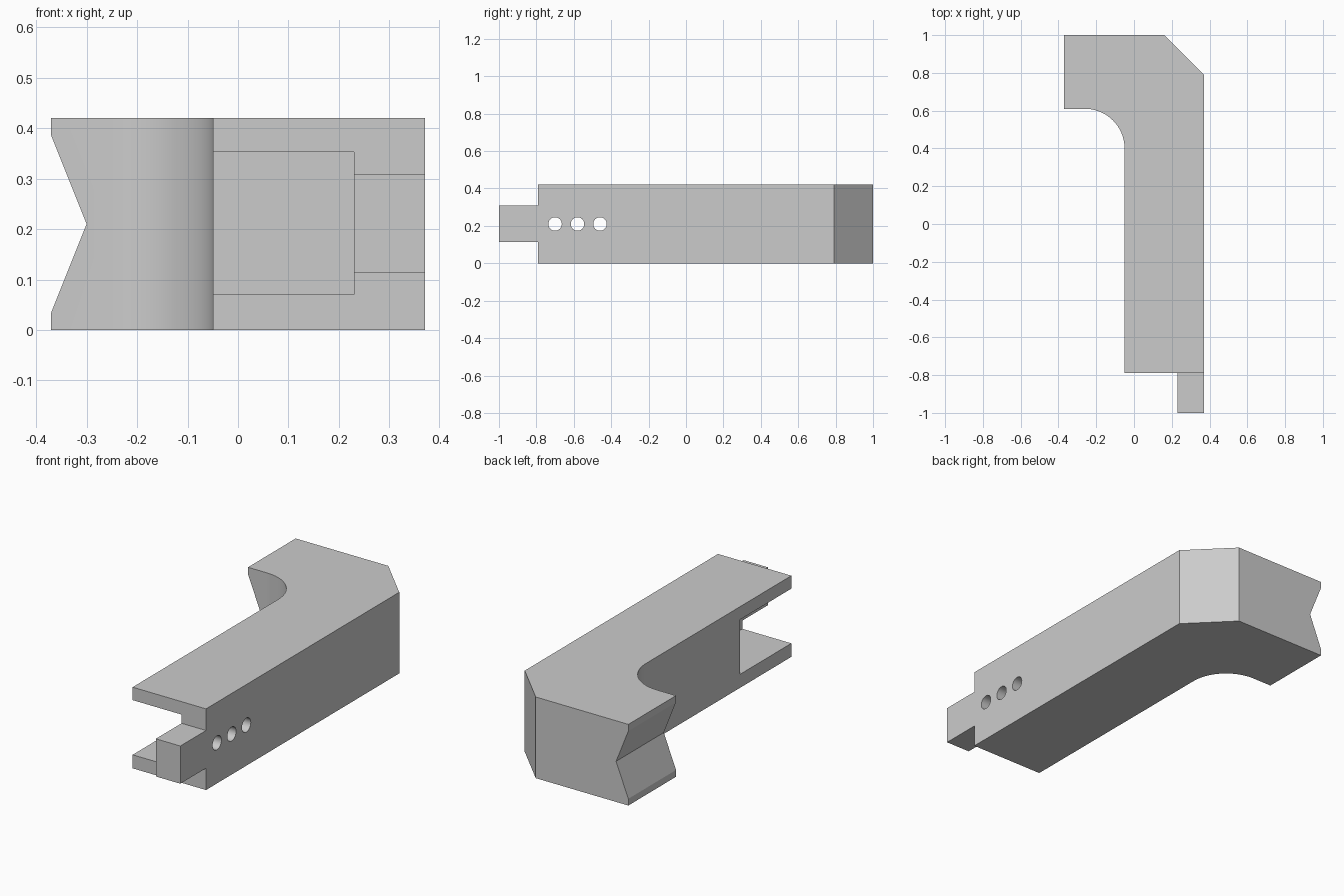
import bpy
import bmesh
from math import sin, cos, pi

cube = bpy.data.objects.get("Cube")
if cube:
    bpy.data.objects.remove(cube)

grey = bpy.data.materials.new("plain grey")
grey.use_nodes = True
colour = (0.6, 0.6, 0.6, 1)
grey.diffuse_color = colour
grey.node_tree.nodes["Principled BSDF"].inputs["Base Color"].default_value = colour


def prism(name, points, offset):
    """Extrude a closed outline of 3D points along an offset."""
    bm = bmesh.new()
    face = bm.faces.new([bm.verts.new(p) for p in points])
    top = bmesh.ops.extrude_face_region(bm, geom=[face])["geom"]
    bmesh.ops.translate(bm, vec=offset,
                        verts=[v for v in top if isinstance(v, bmesh.types.BMVert)])
    bmesh.ops.recalc_face_normals(bm, faces=bm.faces)
    mesh = bpy.data.meshes.new(name)
    bm.to_mesh(mesh)
    bm.free()
    mesh.materials.append(grey)
    obj = bpy.data.objects.new(name, mesh)
    bpy.context.collection.objects.link(obj)
    return obj


def box(name, x0, x1, y0, y1, z0, z1):
    return prism(name, [(x0, y0, z0), (x1, y0, z0), (x1, y1, z0), (x0, y1, z0)],
                 (0, 0, z1 - z0))


def circle(n, r, start, sweep, closed=False):
    steps = n if closed else n + 1
    return [(r * cos(start + sweep * i / n), r * sin(start + sweep * i / n))
            for i in range(steps)]


H = 0.42
R = 0.21

# Hooked arm: plan outline with a chamfered corner and a round inner fillet
fillet = [(-0.05 - R + x, 0.40 + y, 0) for x, y in circle(24, R, 0, pi / 2)]
outline = [(-0.05, -1, 0), *fillet, (-0.37, 0.61, 0), (-0.37, 1, 0),
           (0.16, 1, 0), (0.37, 0.79, 0), (0.37, -1, 0)]
outline.reverse()
arm = prism("hooked_arm", outline, (0, 0, H))

cutters = [
    # Steps above and below the end tongue
    box("upper_step_cutter", -0.2, 0.5, -1.2, -0.79, 0.308, 0.6),
    box("lower_step_cutter", -0.2, 0.5, -1.2, -0.79, -0.2, 0.113),
    # Pocket behind the tongue, open to the side and the end
    box("pocket_cutter", -0.2, 0.23, -1.2, -0.37, 0.07, 0.353),
    # V groove across the hook tip
    prism("groove_cutter", [(-0.41, 0.5, -0.065), (-0.30, 0.5, H / 2),
                            (-0.41, 0.5, H + 0.065)], (0, 0.6, 0)),
]
# Row of three pin holes through the pocket wall
for y in (-0.70, -0.58, -0.46):
    ring = [(0.15, y + a, H / 2 + b) for a, b in circle(32, 0.036, 0, 2 * pi, True)]
    cutters.append(prism("pin_hole_cutter", ring, (0.3, 0, 0)))

bpy.ops.object.select_all(action="DESELECT")
arm.select_set(True)
bpy.context.view_layer.objects.active = arm
for cutter in cutters:
    cutter.hide_render = True
    mod = arm.modifiers.new(cutter.name, "BOOLEAN")
    mod.operation = "DIFFERENCE"
    mod.solver = "EXACT"
    mod.object = cutter
    bpy.ops.object.modifier_apply(modifier=mod.name)
    bpy.data.objects.remove(cutter)

bpy.ops.object.shade_smooth_by_angle(angle=pi / 9)
